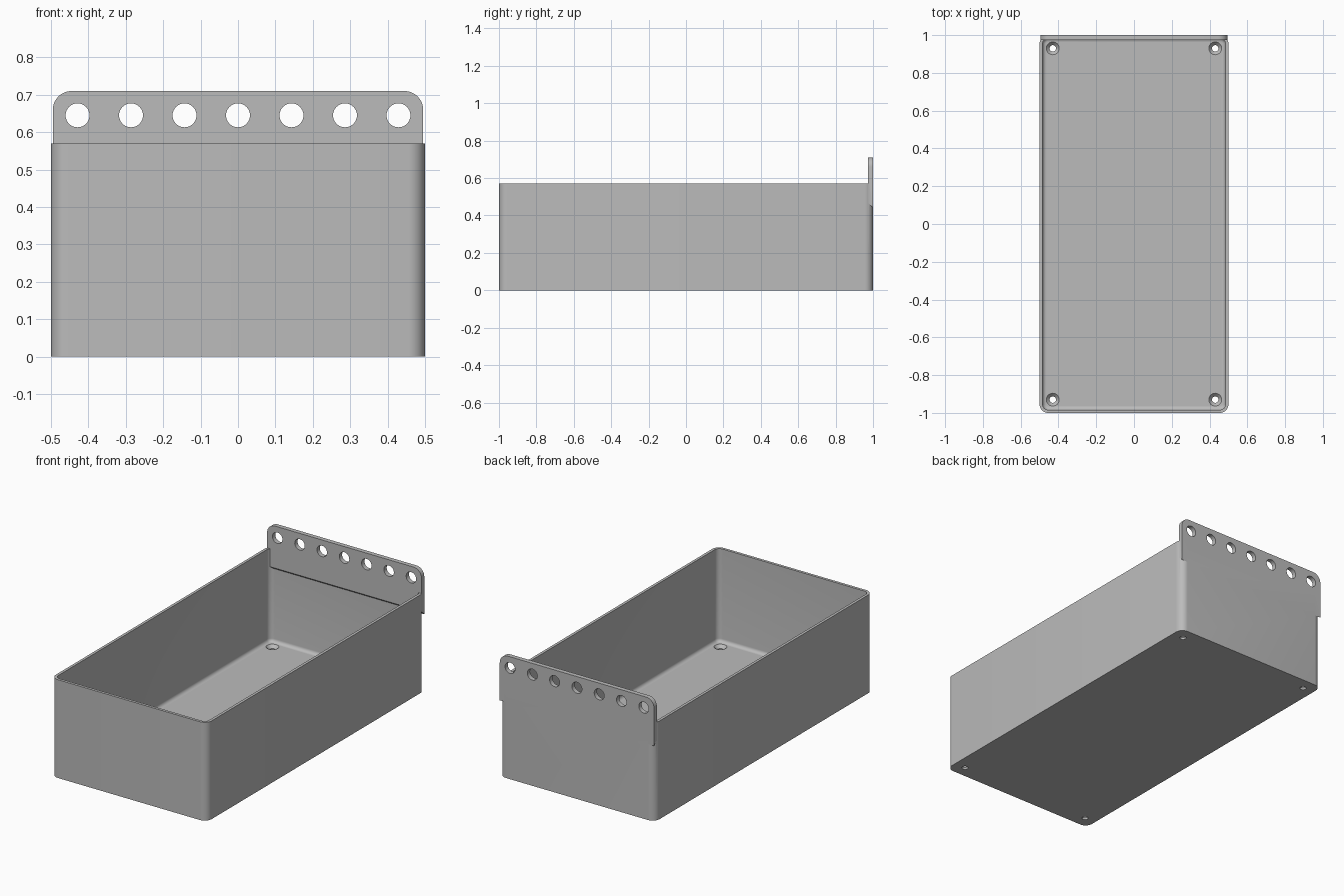
import bpy, bmesh, math

cube = bpy.data.objects.get("Cube")
if cube:
    bpy.data.objects.remove(cube, do_unlink=True)

grey = bpy.data.materials.new("plain_grey")
grey.use_nodes = True
colour = (0.5, 0.5, 0.5, 1)
grey.diffuse_color = colour
grey.node_tree.nodes["Principled BSDF"].inputs["Base Color"].default_value = colour

HEIGHT, WALL, FLOOR, RADIUS, FILLET = 0.57, 0.016, 0.03, 0.045, 0.02


def arc(cx, cy, r, start, steps=8):
    """Quarter circle of points starting at the given angle."""
    angles = [math.radians(start + 90 * i / steps) for i in range(steps + 1)]
    return [(cx + r * math.cos(a), cy + r * math.sin(a)) for a in angles]


def loft(name, rings):
    """Closed solid through rings that share a point count."""
    bm = bmesh.new()
    loops = [[bm.verts.new(p) for p in ring] for ring in rings]
    for a, b in zip(loops, loops[1:]):
        for i in range(len(a)):
            j = (i + 1) % len(a)
            bm.faces.new((a[i], a[j], b[j], b[i]))
    bm.faces.new(loops[0])
    bm.faces.new(loops[-1])
    bmesh.ops.recalc_face_normals(bm, faces=bm.faces)
    mesh = bpy.data.meshes.new(name)
    bm.to_mesh(mesh)
    bm.free()
    mesh.materials.append(grey)
    obj = bpy.data.objects.new(name, mesh)
    bpy.context.collection.objects.link(obj)
    return obj


def tray_ring(inset, z):
    """Rounded rectangle, inset from the outside of the tray."""
    r = RADIUS - inset
    x, y = 0.5 - RADIUS, 1 - RADIUS
    pts = arc(x, y, r, 0) + arc(-x, y, r, 90) + arc(-x, -y, r, 180) + arc(x, -y, r, 270)
    return [(px, py, z) for px, py in pts]


def round_ring(x, y, z, r, axis, count=32):
    """Circle around the z or y axis."""
    ring = []
    for i in range(count):
        a = 2 * math.pi * i / count
        u, v = r * math.cos(a), r * math.sin(a)
        ring.append((x + u, y + v, z) if axis == "z" else (x + u, y, z + v))
    return ring


def combine(target, tool, operation):
    mod = target.modifiers.new("combine", "BOOLEAN")
    mod.operation, mod.object, mod.solver = operation, tool, "EXACT"
    bpy.context.view_layer.objects.active = target
    bpy.ops.object.modifier_apply(modifier=mod.name)
    bpy.data.objects.remove(tool, do_unlink=True)


# Open tray with a small fillet around the floor
rings = [tray_ring(0, 0), tray_ring(0, HEIGHT), tray_ring(WALL, HEIGHT)]
for i in range(7):
    a = math.pi / 2 * i / 6
    rings.append(tray_ring(WALL + FILLET * (1 - math.cos(a)),
                           FLOOR + FILLET * (1 - math.sin(a))))
tray = loft("storage_tray", rings)

# Back hanging plate, rounded on top and sloped underneath
half, top, bottom, corner, thick = 0.495, 0.71, 0.44, 0.05, 0.026
outline = (arc(half - corner, top - corner, corner, 0)
           + arc(corner - half, top - corner, corner, 90))


def plate_ring(y, low):
    return [(x, y, z) for x, z in outline + [(-half, low), (half, low)]]


plate = loft("hanging_plate", [plate_ring(1 - thick, bottom + thick), plate_ring(1, bottom)])
combine(tray, plate, "UNION")

# Row of hanging holes
for i in range(-3, 4):
    hole = loft("hanging_hole", [round_ring(i * 0.143, y, 0.645, 0.032, "y") for y in (0.9, 1.1)])
    combine(tray, hole, "DIFFERENCE")

# Countersunk screw holes in the floor corners
screw_profile = [(-0.05, 0.017), (0.012, 0.017), (FLOOR, 0.034), (FLOOR + 0.01, 0.034)]
for x in (-0.43, 0.43):
    for y in (-0.93, 0.93):
        hole = loft("screw_hole", [round_ring(x, y, z, r, "z") for z, r in screw_profile])
        combine(tray, hole, "DIFFERENCE")

bpy.ops.object.select_all(action="DESELECT")
tray.select_set(True)
bpy.context.view_layer.objects.active = tray
bpy.ops.object.shade_smooth_by_angle(angle=math.radians(30))
